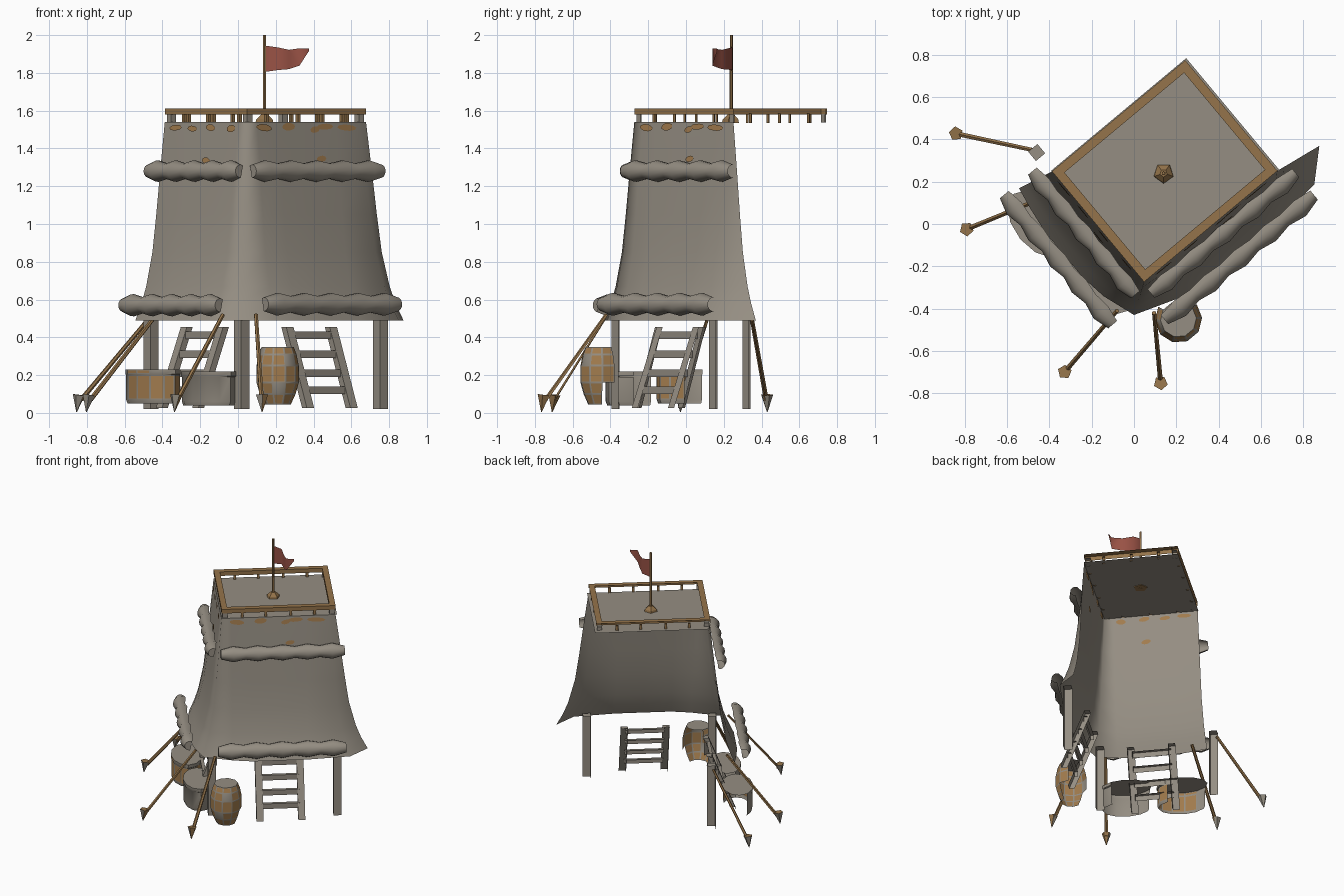
import bpy, bmesh, math
from mathutils import Vector, Matrix

if "Cube" in bpy.data.objects:
    bpy.data.objects.remove(bpy.data.objects["Cube"])

ANG = math.radians(39.8)
LOCAL = Matrix.Translation((0.145, 0.25, 0)) @ Matrix.Rotation(ANG, 4, 'Z')
SEEN = Vector((0, -.8, .6))  # parts are open shells that face this way


def P(a, b, z):
    return LOCAL @ Vector((a, b, z))


def mat(name, col):
    m = bpy.data.materials.new(name)
    m.diffuse_color = (*col, 1)
    m.use_nodes = True
    m.node_tree.nodes["Principled BSDF"].inputs["Base Color"].default_value = m.diffuse_color
    return m


GREY = mat("weathered_grey", (0.30, 0.27, 0.225))
RUST = mat("rust_stain", (0.36, 0.20, 0.075))
WOOD = mat("brown_wood", (0.30, 0.175, 0.07))
RED = mat("flag_red", (0.32, 0.085, 0.06))


def finish(name, bm, mats, smooth=None, normals=True, shell=False):
    if normals:
        bmesh.ops.recalc_face_normals(bm, faces=bm.faces)
    if shell:
        bm.normal_update()
        bmesh.ops.delete(bm, geom=[f for f in bm.faces if f.normal.dot(SEEN) < -.3], context='FACES')
    me = bpy.data.meshes.new(name)
    bm.to_mesh(me)
    bm.free()
    ob = bpy.data.objects.new(name, me)
    bpy.context.collection.objects.link(ob)
    for m in mats:
        me.materials.append(m)
    if smooth:
        bpy.context.view_layer.objects.active = ob
        ob.select_set(True)
        bpy.ops.object.shade_smooth_by_angle(angle=math.radians(smooth))
        ob.select_set(False)
    return ob


def grid(bm, rows, closed=False):
    vs = [[bm.verts.new(p) for p in r] for r in rows]
    n = len(vs[0])
    for r0, r1 in zip(vs, vs[1:]):
        for i in range(n if closed else n - 1):
            j = (i + 1) % n
            bm.faces.new((r0[i], r0[j], r1[j], r1[i]))
    return vs


def add_box(bm, size, m):
    bmesh.ops.create_cube(bm, size=1, matrix=m @ Matrix.Diagonal((*size, 1)))


def add_rod(bm, p, q, r1, r2, n=6):
    p, q = Vector(p), Vector(q)
    d = q - p
    m = Matrix.Translation((p + q) / 2) @ d.to_track_quat('Z', 'Y').to_matrix().to_4x4()
    bmesh.ops.create_cone(bm, cap_ends=True, segments=n, radius1=r1, radius2=r2, depth=d.length, matrix=m)


# canvas walls: two flared sides, open at the back
LEVELS = [(0.49, .19), (0.58, .15), (0.67, .12), (0.85, .08), (1.05, .055), (1.28, .03), (1.54, 0)]


def flare(z):
    for (z0, f0), (z1, f1) in zip(LEVELS, LEVELS[1:]):
        if z <= z1:
            return f0 + (f1 - f0) * (z - z0) / (z1 - z0)
    return 0


def ring(z, f):
    pts = [(-.41 - .9 * f, .34 + .2 * f)]
    pts += [(-.41 - w * f, b) for b, w in ((.28, 1), (.14, 1.1), (0, 1.1), (-.14, 1.1), (-.27, 1))]
    pts += [(-.41 - .72 * f, -.34 - .47 * f)]
    pts += [(a, -.34 - w * f) for a, w in ((-.34, .85), (-.2, 1), (0, 1), (.2, 1))]
    pts += [(.36 + .75 * f, -.34 - .85 * f), (.41 + 1.2 * f, -.34 - .19 * f)]
    return [P(a, b, z) for a, b in pts]


bm = bmesh.new()
grid(bm, [ring(z, f) for z, f in LEVELS])
finish("canvas_walls", bm, [GREY], 120, normals=False)

# roof deck
bm = bmesh.new()
bm.faces.new([bm.verts.new(P(a, b, 1.54)) for a, b in ((-.41, -.34), (.42, -.34), (.42, .345), (-.41, .345))])
finish("roof_deck", bm, [GREY], normals=False)

# railing frame, short posts and corner blocks
bm = bmesh.new()
for s in (-1, 1):
    add_box(bm, (.82, .042, .032), LOCAL @ Matrix.Translation((0, s * .319, 1.595)))
    add_box(bm, (.042, .68, .032), LOCAL @ Matrix.Translation((s * .389, 0, 1.595)))
    for t in (-.26, -.09, .09, .26):
        add_box(bm, (.018, .018, .05), LOCAL @ Matrix.Translation((t, s * .322, 1.56)))
    for t in (-.2, 0, .2):
        add_box(bm, (.018, .018, .05), LOCAL @ Matrix.Translation((s * .392, t, 1.56)))
finish("roof_railing", bm, [WOOD], shell=True)
bm = bmesh.new()
for sa in (-1, 1):
    for sb in (-1, 1):
        add_box(bm, (.035, .035, .045), LOCAL @ Matrix.Translation((sa * .385, sb * .315, 1.56)))
finish("railing_corner_blocks", bm, [GREY], shell=True)

# flagpole and flag
bm = bmesh.new()
add_rod(bm, (.14, .24, 1.53), (.14, .24, 2.0), .01, .008)
add_rod(bm, (.14, .24, 1.535), (.14, .24, 1.555), .05, .045, 5)
add_rod(bm, (.14, .24, 1.555), (.14, .24, 1.58), .045, .018, 5)
finish("flagpole", bm, [WOOD])
bm = bmesh.new()
FLAG = [(.14, .24, 1.945, 1.805), (.21, .245, 1.935, 1.815), (.27, .19, 1.922, 1.82),
        (.325, .14, 1.93, 1.838), (.375, .165, 1.93, 1.915)]
grid(bm, [[(x, y, z1) for x, y, z1, z0 in FLAG], [(x, y, z0) for x, y, z1, z0 in FLAG]])
finish("flag", bm, [RED], 100)


# lumpy rolled canvas bundles: open behind, closed at the corner end
def roll(name, p, q, r, lumps, cap):
    p, q = P(*p), P(*q)
    along = (q - p).normalized()
    side, up = along.cross(Vector((0, 0, 1))), Vector((0, 0, 1))
    n, rows = lumps * 2, []
    for k in range(n + 1):
        rr = r * (0.65 if k in (0, n) else 1.08 if k % 2 else 0.78)
        angs = [math.radians(-95 + 24 * i) for i in range(10)]
        rows.append([p.lerp(q, k / n) + rr * (math.cos(t) * side + math.sin(t) * up) for t in angs])
    bm = bmesh.new()
    vs = grid(bm, rows)
    bm.faces.new(vs[cap])
    finish(name, bm, [GREY], 50)


roll("lower_left_roll", (-.645, .40, .57), (-.645, -.40, .57), .055, 5, -1)
roll("lower_right_roll", (-.45, -.53, .575), (.47, -.53, .575), .056, 5, 0)
roll("upper_left_roll", (-.472, .40, 1.28), (-.472, -.36, 1.28), .053, 5, -1)
roll("upper_right_roll", (-.42, -.395, 1.28), (.47, -.395, 1.28), .053, 5, 0)

# rust stains: thin patches on both faces of the walls
bm = bmesh.new()


def stain(side, s, z, w, h):
    for off in (.006, -.004):
        vs = []
        for i in range(10):
            t = i * math.pi / 5
            rad = 1 + .15 * math.sin(2 * t + 9 * s)
            p, zz = s + w * rad * math.cos(t), min(z + h * rad * math.sin(t), 1.535)
            f = flare(zz)
            vs.append(bm.verts.new(P(p, -.34 - off - f, zz) if side else P(-.41 - off - 1.1 * f, p, zz)))
        bm.faces.new(vs)


for s, z, w in ((-.3, 1.51, .055), (-.13, 1.515, .05), (.05, 1.50, .03), (.12, 1.515, .05),
                (.27, 1.51, .06), (.08, 1.345, .03)):
    stain(True, s, z, w, .018)
for s, z, w in ((.24, 1.51, .045), (.1, 1.505, .035), (-.05, 1.51, .04), (-.22, 1.505, .04), (-.04, 1.335, .035)):
    stain(False, s, z, w, .017)
finish("wall_stains", bm, [RUST], normals=False)

# stilts
for nm, x, y in (("left", -.46, .338), ("front", .02, -.355), ("right", .755, .162)):
    bm = bmesh.new()
    add_box(bm, (.057, .057, .50), Matrix.Translation((x, y, .27)) @ Matrix.Rotation(ANG, 4, 'Z'))
    finish(nm + "_stilt", bm, [GREY], shell=True)

# ladders: d(s, out) maps sideways and outward distance to local axes
for nm, d in (("right", lambda s, o: (s, -o)), ("left", lambda s, o: (-o - .055, s))):
    bm = bmesh.new()

    def lp(s, z):
        return P(*d(s, .36 + (.46 - z) * .4), z)
    out = Matrix.Rotation(ANG + (0 if nm == "right" else math.pi / 2), 4, 'Z')
    for s in (-.15, .15):
        rows = []
        for z in (.025, .455):
            c = lp(s, z)
            rows.append([c + out @ Vector((i * .025, j * .02, 0)) for i, j in ((-1, -1), (1, -1), (1, 1), (-1, 1))])
        vs = grid(bm, rows, True)
        bm.faces.new(vs[0])
        bm.faces.new(vs[1])
    for z in (.12, .21, .31, .41):
        add_box(bm, (.28, .025, .04), Matrix.Translation(lp(0, z)) @ out)
    finish(nm + "_ladder", bm, [GREY], shell=True)


# barrel and tubs, with inset rust patches
def vessel(name, c, prof, sx, sy, n, rusty):
    bm = bmesh.new()
    R = Matrix.Translation(c) @ Matrix.Rotation(ANG, 4, 'Z')
    rows = [[R @ Vector((r * sx * math.cos(2 * math.pi * i / n), r * sy * math.sin(2 * math.pi * i / n), z))
             for i in range(n)] for r, z in prof]
    vs = grid(bm, rows, True)
    sides = list(bm.faces)
    bm.faces.new(vs[0])
    bm.faces.new(vs[-1])
    bmesh.ops.recalc_face_normals(bm, faces=bm.faces)
    if rusty:
        pick = [f for k, f in enumerate(sides) if k % 7 != 2 and abs(f.normal.z) < .7 and f.calc_area() > .002]
        bmesh.ops.inset_individual(bm, faces=pick, thickness=.008)
        for f in pick:
            f.material_index = 1
    finish(name, bm, [GREY, RUST], 40, normals=False, shell=True)


vessel("barrel", (.21, -.45, 0), [(.07, .045), (.095, .10), (.112, .16), (.112, .25), (.1, .31), (.085, .35)],
       1, 1, 10, True)
TUB = [(.95, .05), (1, .07), (1, .2), (1.03, .205), (1.03, .23), (.93, .23)]
vessel("stained_tub", (-.45, 0, 0), TUB, .11, .18, 12, True)
vessel("plain_tub", (-.155, -.27, -.01), TUB, .11, .18, 12, False)

# guy poles with ground stakes
for k, (foot, top) in enumerate([((-.83, .425, .07), (-.48, .35, .49)), ((-.78, -.02, .07), (-.44, .12, .51)),
                                 ((-.32, -.69, .07), (-.08, -.41, .52)), ((.125, -.74, .07), (.095, -.42, .52))]):
    foot, top = Vector(foot), Vector(top)
    bm = bmesh.new()
    add_rod(bm, foot, top, .013, .011)
    finish("guy_pole_%d" % k, bm, [WOOD], shell=True)
    bm = bmesh.new()
    out = foot - top
    out.z = 0
    out.normalize()
    add_rod(bm, foot + out * .012 + Vector((0, 0, .025)), foot + Vector((0, 0, -.065)) + out * .025, .034, .002, 5)
    bm.normal_update()
    for f in bm.faces:
        f.material_index = 1 if f.normal.z > .5 or k > 1 and f.normal.x > 0 else 0
    finish("ground_stake_%d" % k, bm, [GREY, WOOD])
